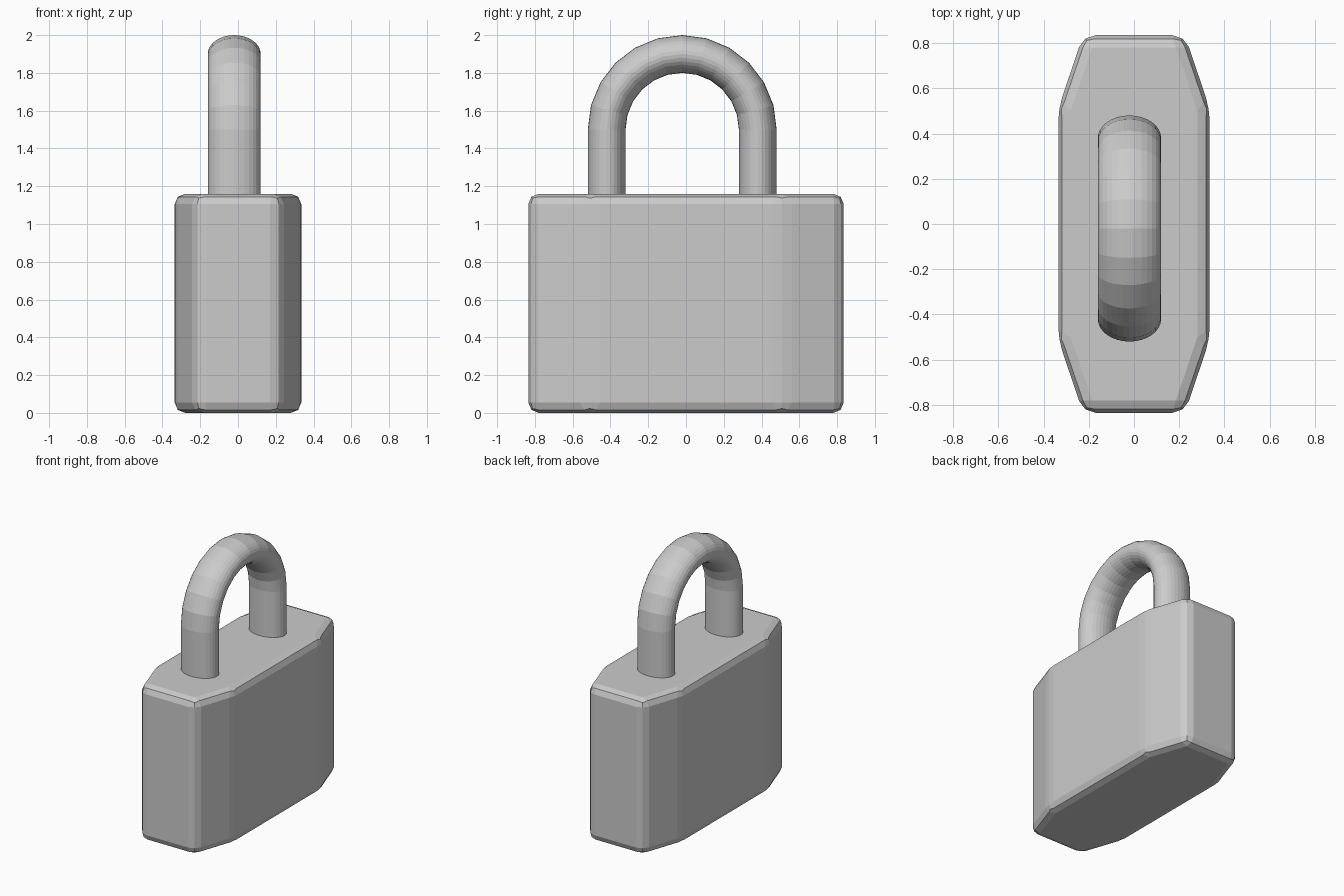
import bpy, bmesh, math

if "Cube" in bpy.data.objects:
    bpy.data.objects.remove(bpy.data.objects["Cube"])


def make_object(name, bm):
    bmesh.ops.recalc_face_normals(bm, faces=bm.faces)
    mesh = bpy.data.meshes.new(name)
    bm.to_mesh(mesh)
    bm.free()
    obj = bpy.data.objects.new(name, mesh)
    bpy.context.collection.objects.link(obj)
    return obj


# Lock body: extruded octagonal plan with small rounded edges
bm = bmesh.new()
quarter = [(0.335, 0.51), (0.225, 0.835)]
plan = (quarter + [(-x, y) for x, y in reversed(quarter)]
        + [(-x, -y) for x, y in quarter] + [(x, -y) for x, y in reversed(quarter)])
base = bm.faces.new([bm.verts.new((x, y, 0)) for x, y in plan])
ext = bmesh.ops.extrude_face_region(bm, geom=[base])
for v in ext["geom"]:
    if isinstance(v, bmesh.types.BMVert):
        v.co.z = 1.16
body = make_object("lock_body", bm)
bevel = body.modifiers.new("rounded_edges", 'BEVEL')
bevel.width = 0.055
bevel.segments = 2
bevel.limit_method = 'ANGLE'
bevel.angle_limit = math.radians(10)

# Shackle: elliptical section swept up one leg, over the arch and down
CX, CY, SPRING, R = -0.02, -0.02, 1.5, 0.4
HALF_X, HALF_Y, SIDES, STEPS = 0.14, 0.10, 32, 12
path = [(0.0, 1.10)]
path += [(math.pi * i / STEPS, SPRING) for i in range(STEPS + 1)]
path += [(math.pi, 1.10)]
bm = bmesh.new()
rings = []
for ang, z in path:
    ring = []
    for k in range(SIDES):
        t = 2 * math.pi * k / SIDES
        r = R + HALF_Y * math.cos(t)
        ring.append(bm.verts.new((CX + HALF_X * math.sin(t),
                                  CY + r * math.cos(ang),
                                  z + r * math.sin(ang))))
    rings.append(ring)
for a, b in zip(rings, rings[1:]):
    for k in range(SIDES):
        n = (k + 1) % SIDES
        bm.faces.new((a[k], a[n], b[n], b[k]))
bm.faces.new(rings[0])
bm.faces.new(rings[-1])
make_object("shackle", bm)
